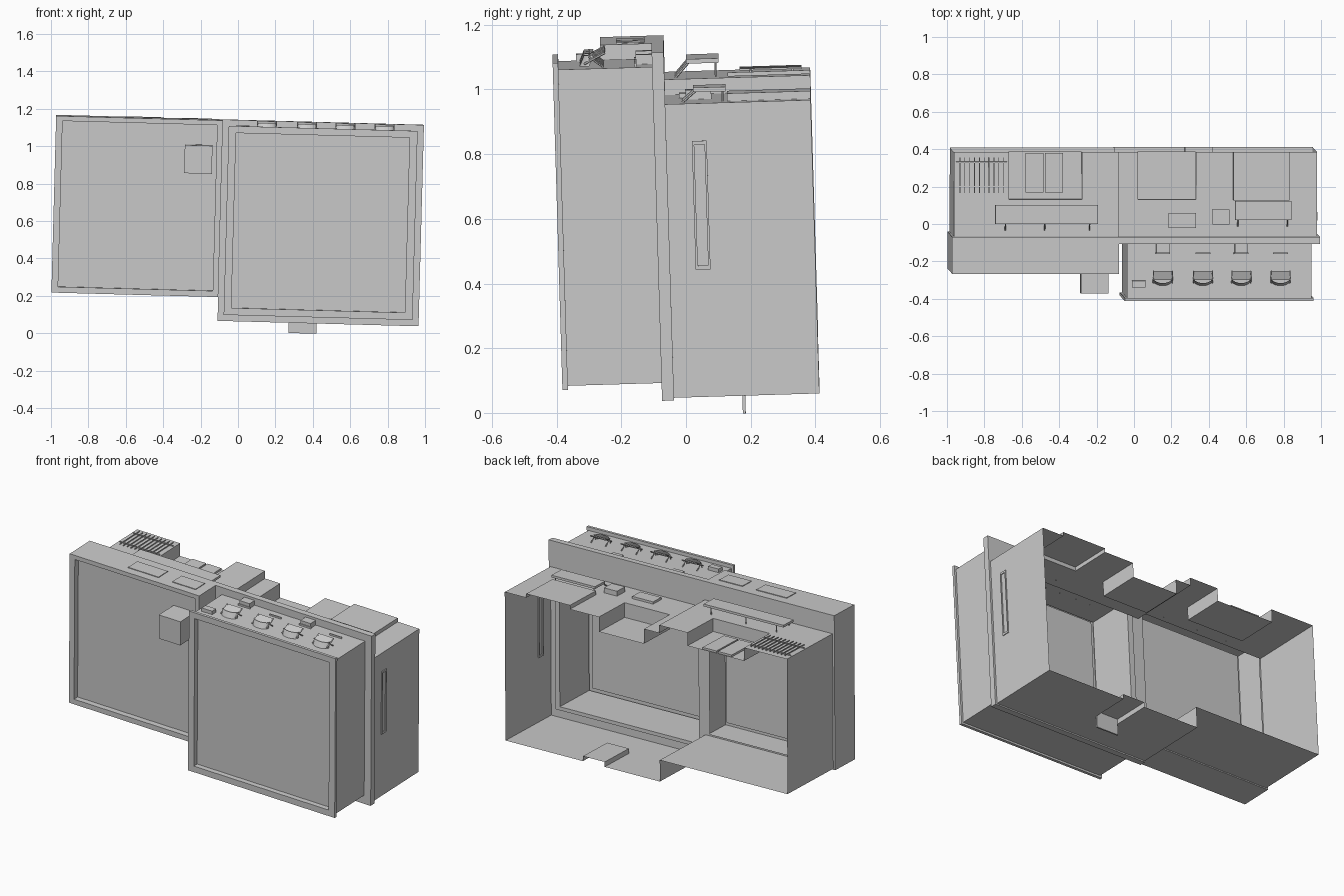
import bpy, bmesh
from math import pi, sin, cos
from mathutils import Matrix, Vector

if "Cube" in bpy.data.objects:
    bpy.data.objects.remove(bpy.data.objects["Cube"], do_unlink=True)

grey = bpy.data.materials.new("plain_grey")
grey.use_nodes = True
COLOUR = (0.6, 0.6, 0.6, 1)
grey.diffuse_color = COLOUR
grey.node_tree.nodes["Principled BSDF"].inputs["Base Color"].default_value = COLOUR

# The whole room leans slightly in two directions
LEAN = (Matrix.Translation((0, 0, 0.6)) @ Matrix.Rotation(0.027, 4, "Y")
        @ Matrix.Rotation(0.03, 4, "X") @ Matrix.Translation((0, 0, -0.6)))


def finish(name, bm):
    bmesh.ops.recalc_face_normals(bm, faces=bm.faces)
    bm.transform(LEAN)
    mesh = bpy.data.meshes.new(name)
    bm.to_mesh(mesh)
    bm.free()
    mesh.materials.append(grey)
    obj = bpy.data.objects.new(name, mesh)
    bpy.context.collection.objects.link(obj)


def box(name, x, y, z, slope=0):
    """Box between limits; slope lifts its rear edge."""
    bm = bmesh.new()
    bmesh.ops.create_cube(bm, size=1)
    for v in bm.verts:
        lift = slope if v.co.y > 0 else 0
        v.co = [lo + (c + 0.5) * (hi - lo) for c, (lo, hi) in zip(v.co, (x, y, z))]
        v.co.z += lift
    finish(name, bm)


def loft(name, stations):
    """Bridge rectangles (y, x0, x1, z0, z1) and cap the last one."""
    bm = bmesh.new()
    rings = [[bm.verts.new(p) for p in ((x0, y, z0), (x1, y, z0), (x1, y, z1), (x0, y, z1))]
             for y, x0, x1, z0, z1 in stations]
    for a, b in zip(rings, rings[1:]):
        for i in range(4):
            j = (i + 1) % 4
            bm.faces.new((a[i], a[j], b[j], b[i]))
    bm.faces.new(rings[-1])
    finish(name, bm)


def strip(name, row_a, row_b):
    """Join two rows of points with a strip of faces."""
    bm = bmesh.new()
    a, b = [[bm.verts.new(p) for p in row] for row in (row_a, row_b)]
    for i in range(len(a) - 1):
        bm.faces.new((a[i], a[i + 1], b[i + 1], b[i]))
    finish(name, bm)


def ribbon(name, path, y0, y1):
    """Sweep an open x-z path along y."""
    strip(name, *[[(x, y, z) for x, z in path] for y in (y0, y1)])


def rod(name, start, end, radius):
    a, b = Vector(start), Vector(end)
    bm = bmesh.new()
    bmesh.ops.create_cone(bm, cap_ends=True, segments=6, radius1=radius,
                          radius2=radius, depth=(b - a).length)
    turn = Vector((0, 0, 1)).rotation_difference(b - a).to_matrix().to_4x4()
    bm.transform(Matrix.Translation((a + b) / 2) @ turn)
    finish(name, bm)


BACK, MID, REAR = -0.053, 0.143, 0.397
FLOOR, LOW, HIGH, CREST = 0.074, 0.982, 1.03, 1.143
LEFT, STEP, RIGHT = -0.975, -0.095, 0.968

# Front bays, open to the rear, with recessed front panels
loft("narrow_bay", [(BACK, LEFT + 0.01, -0.125, 0.215, HIGH), (BACK, -0.987, STEP, 0.198, CREST),
                    (-0.25, -0.987, STEP, 0.198, CREST), (-0.25, -0.952, -0.125, 0.23, 1.117),
                    (-0.215, -0.952, -0.125, 0.23, 1.117)])
body = (-0.05, 0.935, 0.12, 1.098)
flange = (STEP, 0.98, 0.066, CREST)
lip = (-0.063, 0.947, 0.108, 1.119)
panel = (-0.023, 0.905, 0.146, 1.082)
loft("wide_bay", [(BACK, -0.05, 0.935, 0.12, LOW), (BACK, *flange), (-0.09, *flange),
                  (-0.09, *body), (-0.38, *body), (-0.38, *lip), (-0.397, *lip),
                  (-0.397, *panel), (-0.365, *panel)])
box("front_block", (-0.295, -0.147), (-0.36, -0.215), (0.859, 1.009))

# Thin rear shell with a stepped floor and an open back
hatch = (0.285, 0.435)
HATCH_FRONT, HATCH_RISE = 0.165, 0.03
ribbon("left_walls", [(LEFT, HIGH), (LEFT, 0.205), (STEP, 0.205), (STEP, FLOOR)], BACK, REAR)
ribbon("right_wall", [(RIGHT, FLOOR), (RIGHT, LOW)], BACK, REAR)
ribbon("floor_front", [(STEP, FLOOR), (RIGHT, FLOOR)], BACK, HATCH_FRONT)
ribbon("floor_rear", [(STEP, FLOOR), (hatch[0], FLOOR), (hatch[0], FLOOR + HATCH_RISE),
                      (hatch[1], FLOOR + HATCH_RISE), (hatch[1], FLOOR), (RIGHT, FLOOR)],
       HATCH_FRONT, REAR)
ribbon("roof_front", [(LEFT, HIGH), (STEP, HIGH), (STEP, LOW), (RIGHT, LOW)], BACK, MID)
box("hatch_flap", hatch, (0.158, 0.167), (0.004, FLOOR + HATCH_RISE))

# Rear roof dips into two trays and rises into a hollow cover
trays = [(-0.68, -0.29, HIGH, -0.08), (0.01, 0.32, LOW, -0.09), (0.52, 0.82, LOW, 0.024)]
path = [(LEFT, HIGH)]
for x0, x1, top, rise in trays:
    path += [(x0, top), (x0, top + rise), (x1, top + rise), (x1, top)]
    if top == HIGH:
        path += [(STEP, HIGH), (STEP, LOW)]
    ribbon_z = sorted((top, top + rise))
    box("tray_front_wall", (x0, x1), (MID - 0.004, MID), ribbon_z)
ribbon("roof_rear", path + [(RIGHT, LOW)], MID, REAR)
for x in (-0.59, -0.485):
    box("tray_pane", (x, x + 0.095), (0.18, 0.39), (HIGH - 0.08, HIGH - 0.068))

# Slatted rack with cross rails
for i in range(10):
    x = -0.945 + i * 0.026
    box("rack_slat", (x, x + 0.004), (0.178, 0.37), (HIGH + 0.004, HIGH + 0.01))
for y in (0.21, 0.34):
    box("rack_rail", (-0.965, -0.69), (y, y + 0.006), (HIGH, HIGH + 0.006))


# Shelves held on slanted brackets
def shelf(x0, x1, y0, base, height, legs):
    box("shelf", (x0, x1), (y0, y0 + 0.1), (base + height - 0.014, base + height))
    for x in legs:
        rod("shelf_bracket", (x, y0 - 0.035, base), (x, y0 + 0.01, base + height - 0.008), 0.004)
        rod("shelf_post", (x, y0 + 0.09, base), (x, y0 + 0.09, base + height - 0.008), 0.003)


shelf(-0.755, -0.205, 0.015, HIGH, 0.058, (-0.7, -0.49, -0.25))
shelf(0.53, 0.83, 0.035, LOW, 0.045, (0.545, 0.81))

# Small fittings on the roof
box("roof_plate", (0.175, 0.32), (-0.01, 0.07), (LOW, LOW + 0.014))
box("roof_box", (0.41, 0.5), (0.01, 0.09), (LOW, LOW + 0.03))
for x0, x1 in ((-0.62, -0.41), (-0.315, -0.155)):
    box("bay_plate", (x0, x1), (-0.2, -0.11), (CREST, CREST + 0.004))

# Row of curved scoops with slanted lids and legs on the wide bay
TOP = body[3]
angles = [pi + pi * k / 10 for k in range(11)]
for i, x in enumerate((0.14, 0.355, 0.56, 0.77)):
    strip("scoop", *[[(x + 0.052 * cos(a), y + 0.03 * sin(a), z) for a in angles]
                     for y, z in ((-0.285, TOP + 0.004), (-0.27, TOP + 0.038))])
    box("scoop_lid", (x - 0.05, x + 0.05), (-0.285, -0.234), (TOP + 0.022, TOP + 0.027), 0.018)
    for side in (-0.05, 0.05):
        rod("scoop_arm", (x + side, -0.3, TOP + 0.012), (x + side, -0.235, TOP + 0.045), 0.004)
        rod("scoop_leg", (x + side, -0.285, TOP + 0.034), (x + side, -0.24, TOP), 0.003)
    box("wall_clip", (x - 0.04, x + 0.04), (-0.145, -0.138), (TOP, TOP + 0.01))
    if i % 2 == 0:
        box("socket_box", (x - 0.035, x + 0.035), (-0.14, -0.09), (TOP, TOP + 0.03))
box("corner_box", (-0.025, 0.047), (-0.325, -0.288), (TOP, TOP + 0.022))

# Slot frame on the side wall
y0, y1, z0, z1 = 0.026, 0.072, 0.468, 0.866
for ys, zs in (((y0, y0 + 0.007), (z0, z1)), ((y1 - 0.007, y1), (z0, z1)),
               ((y0, y1), (z0, z0 + 0.012)), ((y0, y1), (z1 - 0.012, z1))):
    box("slot_frame", (RIGHT - 0.006, RIGHT + 0.005), ys, zs)
